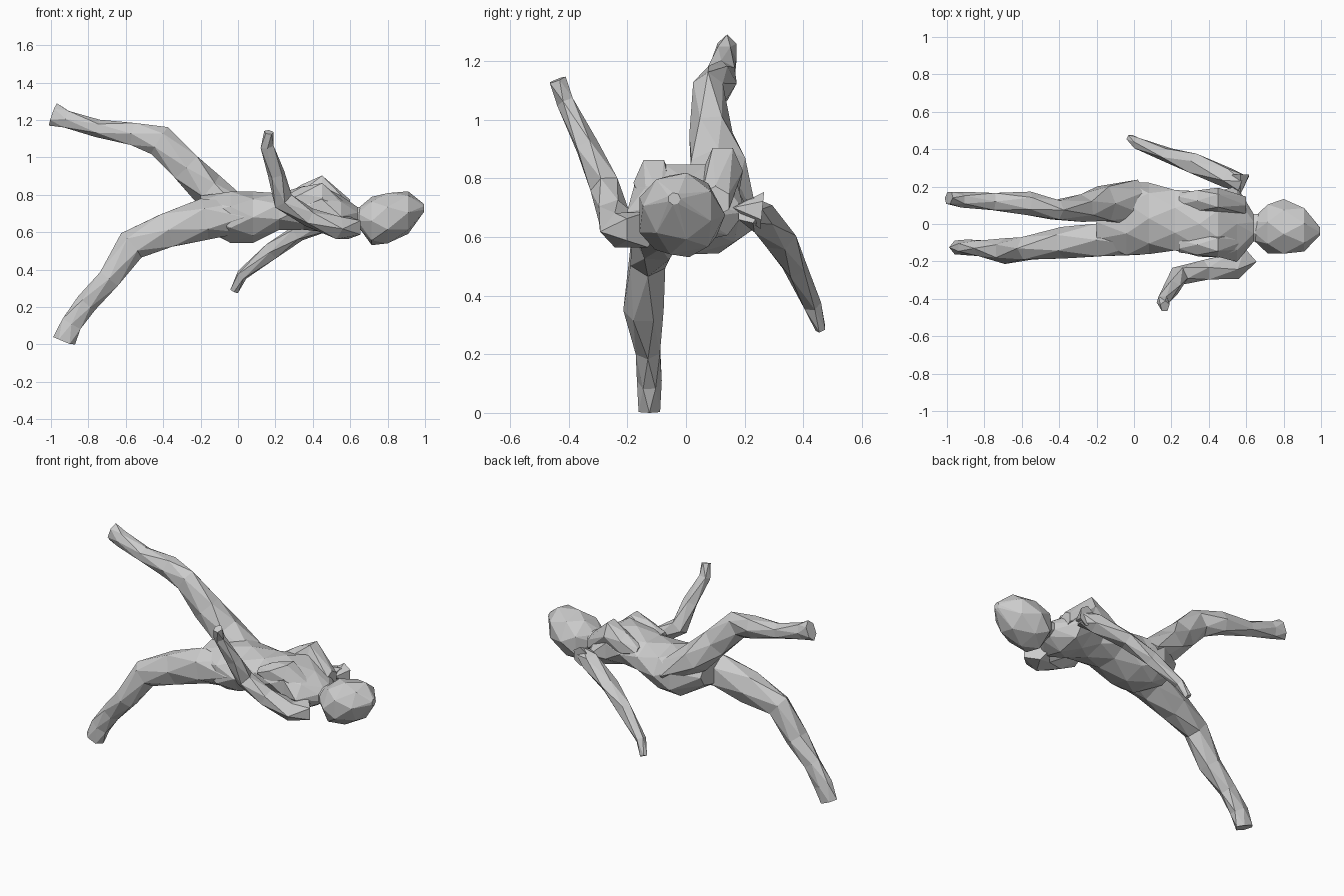
import bpy, bmesh, math
from mathutils import Vector


def loft(name, rings, sides=6, straight=False):
    """Faceted tube through rings of (x, y, z, half width in y, half depth)."""
    bm = bmesh.new()
    centres = [Vector(r[:3]) for r in rings]
    loops = []
    for i, r in enumerate(rings):
        t = centres[min(i + 1, len(rings) - 1)] - centres[max(i - 1, 0)]
        t = Vector((1, 0, 0)) if straight else t.normalized()
        u = Vector((0, 1, 0))
        u = (u - t * u.dot(t)).normalized()
        v = t.cross(u)
        loop = []
        for k in range(sides):
            a = 2 * math.pi * (k + 0.5 * (i % 2)) / sides
            p = centres[i] + 1.06 * (u * math.cos(a) * r[3] + v * math.sin(a) * r[4])
            p.z = max(p.z, 0)
            loop.append(bm.verts.new(p))
        loops.append(loop)
    # alternate rings are turned half a step, giving triangular facets
    for i in range(len(loops) - 1):
        a, b = loops[i], loops[i + 1]
        for k in range(sides):
            n = (k + 1) % sides
            if i % 2 == 0:
                bm.faces.new((a[k], a[n], b[k]))
                bm.faces.new((a[n], b[n], b[k]))
            else:
                bm.faces.new((a[k], b[n], b[k]))
                bm.faces.new((a[k], a[n], b[n]))
    bm.faces.new(loops[0])
    bm.faces.new(loops[-1])
    bmesh.ops.recalc_face_normals(bm, faces=bm.faces[:])
    mesh = bpy.data.meshes.new(name)
    bm.to_mesh(mesh)
    bm.free()
    obj = bpy.data.objects.new(name, mesh)
    bpy.context.collection.objects.link(obj)
    return obj


# torso from hips, tapering into the neck
loft("torso", [
    (-0.20, 0.01, 0.71, 0.12, 0.08),
    (-0.04, 0.03, 0.68, 0.20, 0.14),
    (0.08, 0.03, 0.68, 0.18, 0.13),
    (0.22, 0.02, 0.71, 0.165, 0.10),
    (0.35, 0.00, 0.73, 0.165, 0.11),
    (0.45, 0.00, 0.725, 0.18, 0.125),
    (0.55, 0.00, 0.685, 0.19, 0.105),
    (0.64, -0.02, 0.685, 0.075, 0.05),
    (0.72, -0.02, 0.68, 0.07, 0.06),
], 8, True)

# raised shoulder blades either side of the spine
for side, y, top in (("back", 0.125, 0.0), ("front", -0.11, -0.04)):
    loft("shoulder_blade_" + side, [
        (0.24, y, 0.76, 0.04, 0.03),
        (0.34, y, 0.78 + top * 0.3, 0.06, 0.07),
        (0.45, y, 0.825 + top, 0.065, 0.085),
        (0.60, y * 0.8, 0.72 + top, 0.05, 0.05),
    ], 6, True)

# head
loft("head", [
    (0.64, -0.03, 0.68, 0.06, 0.045),
    (0.715, -0.02, 0.66, 0.13, 0.125),
    (0.80, -0.02, 0.675, 0.145, 0.13),
    (0.91, -0.025, 0.705, 0.115, 0.11),
    (0.995, -0.04, 0.73, 0.02, 0.02),
], 7, True)

# raised arm on the front side
loft("raised_arm", [
    (0.61, -0.15, 0.625, 0.08, 0.06),
    (0.53, -0.22, 0.625, 0.075, 0.06),
    (0.38, -0.25, 0.68, 0.055, 0.05),
    (0.24, -0.275, 0.77, 0.05, 0.055),
    (0.205, -0.34, 0.91, 0.04, 0.045),
    (0.155, -0.41, 1.06, 0.03, 0.035),
    (0.165, -0.44, 1.135, 0.03, 0.025),
], 5)

# lowered arm on the back side
loft("lowered_shoulder", [
    (0.57, 0.04, 0.69, 0.06, 0.07),
    (0.57, 0.16, 0.70, 0.07, 0.075),
    (0.57, 0.26, 0.69, 0.06, 0.05),
])
loft("lowered_arm", [
    (0.58, 0.215, 0.69, 0.045, 0.045),
    (0.50, 0.25, 0.67, 0.055, 0.055),
    (0.32, 0.32, 0.595, 0.055, 0.045),
    (0.18, 0.37, 0.50, 0.04, 0.045),
    (0.02, 0.43, 0.37, 0.03, 0.03),
    (-0.02, 0.46, 0.285, 0.018, 0.022),
], 5)

# raised leg
loft("raised_leg", [
    (0.02, 0.11, 0.70, 0.12, 0.08),
    (-0.16, 0.11, 0.83, 0.10, 0.09),
    (-0.28, 0.085, 0.95, 0.07, 0.09),
    (-0.42, 0.075, 1.09, 0.055, 0.08),
    (-0.56, 0.11, 1.125, 0.06, 0.065),
    (-0.75, 0.12, 1.155, 0.05, 0.045),
    (-0.92, 0.13, 1.205, 0.04, 0.05),
    (-0.99, 0.14, 1.23, 0.035, 0.06),
])

# lowered leg
loft("lowered_leg", [
    (0.02, -0.06, 0.68, 0.10, 0.09),
    (-0.18, -0.085, 0.67, 0.095, 0.105),
    (-0.38, -0.10, 0.61, 0.08, 0.10),
    (-0.57, -0.13, 0.53, 0.065, 0.08),
    (-0.69, -0.145, 0.35, 0.065, 0.065),
    (-0.81, -0.13, 0.22, 0.045, 0.055),
    (-0.89, -0.125, 0.11, 0.04, 0.06),
    (-0.93, -0.125, 0.015, 0.04, 0.06),
])
